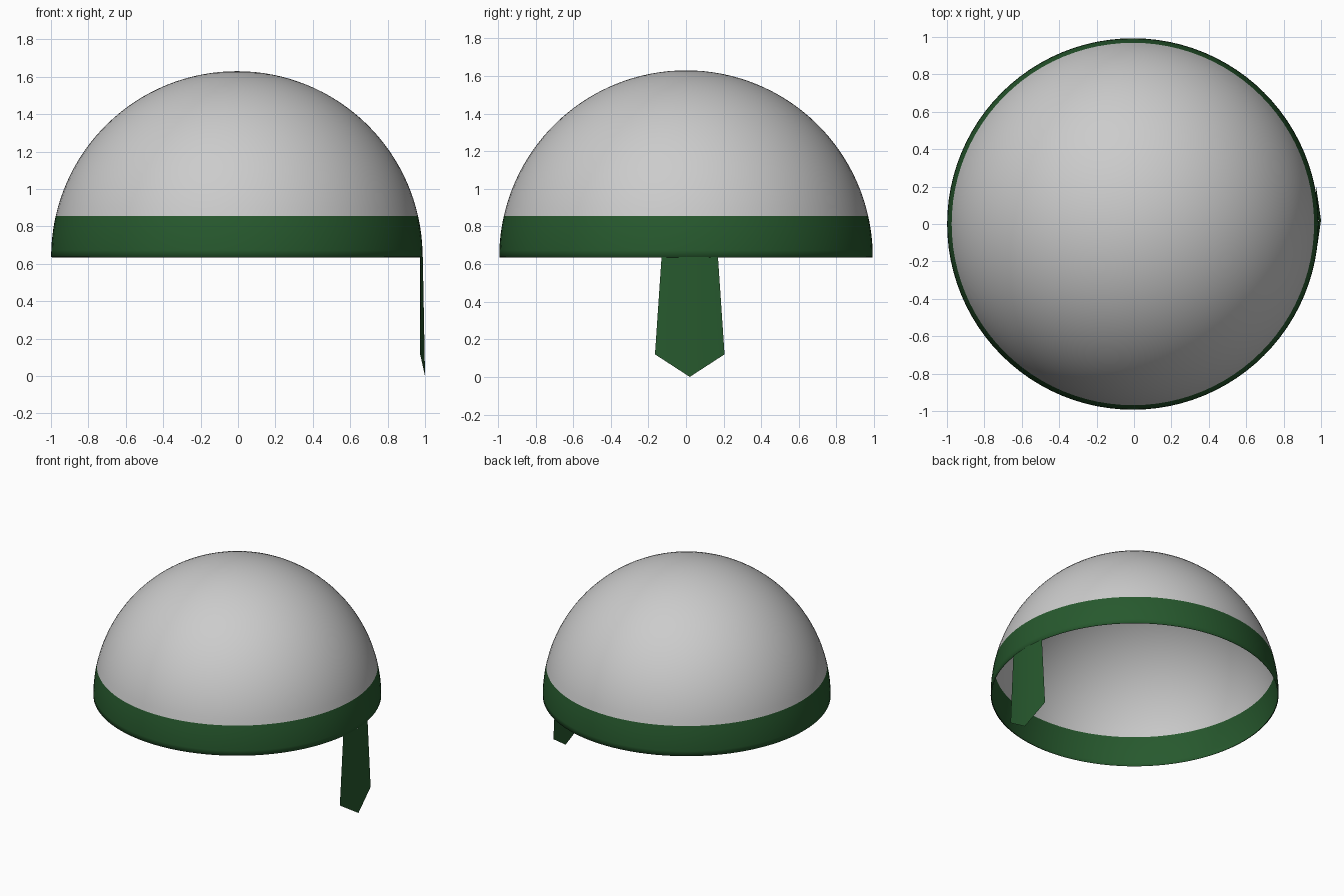
import bpy, bmesh, math

if "Cube" in bpy.data.objects:
    bpy.data.objects.remove(bpy.data.objects["Cube"])

R, CX, Z0, Z1 = 0.993, -0.006, 0.637, 0.855   # dome radius, centre x, rim and band-top heights
SEG = 96

green = bpy.data.materials.new("dark_green")
green.diffuse_color = (0.02, 0.10, 0.027, 1)
green.use_nodes = True
green.node_tree.nodes["Principled BSDF"].inputs["Base Color"].default_value = green.diffuse_color


def finish(name, bm, mat=None):
    bmesh.ops.remove_doubles(bm, verts=bm.verts, dist=1e-5)
    mesh = bpy.data.meshes.new(name)
    bm.to_mesh(mesh)
    bm.free()
    for p in mesh.polygons:
        p.use_smooth = True
    if mat:
        mesh.materials.append(mat)
    ob = bpy.data.objects.new(name, mesh)
    bpy.context.collection.objects.link(ob)
    return ob


def grid(bm, rows, closed):
    vs = [[bm.verts.new(p) for p in row] for row in rows]
    n = len(vs[0])
    for a, b in zip(vs, vs[1:]):
        for i in range(n if closed else n - 1):
            k = (i + 1) % n
            bm.faces.new((a[i], a[k], b[k], b[i]))


def lathe(name, profile, mat=None):
    bm = bmesh.new()
    rows = [[(CX + r * math.cos(2 * math.pi * i / SEG), r * math.sin(2 * math.pi * i / SEG), z)
             for i in range(SEG)] for r, z in profile]
    grid(bm, rows, True)
    return finish(name, bm, mat)


def arc(a0, a1, n):
    return [(R * math.cos(a0 + (a1 - a0) * i / n), Z0 + R * math.sin(a0 + (a1 - a0) * i / n))
            for i in range(n + 1)]


# open hemispherical shell
band_angle = math.asin((Z1 - Z0) / R)
lathe("dome", arc(band_angle, math.pi / 2, 28))

# rim band with a tiny turned-under hem
lathe("rim_band", [(R - 0.008, Z0 - 0.003)] + arc(0, band_angle, 6), green)

# hanging strap: two slightly folded panels ending in a point
YC = 0.02
bm = bmesh.new()
grid(bm, [
    [(0.973, YC - 0.185, 0.12), (1.0, YC, 0.0), (0.973, YC + 0.185, 0.12)],
    [(0.977, YC - 0.15, Z0), (0.988, YC, Z0), (0.972, YC + 0.15, Z0)],
], False)
finish("hanging_strap", bm, green)
